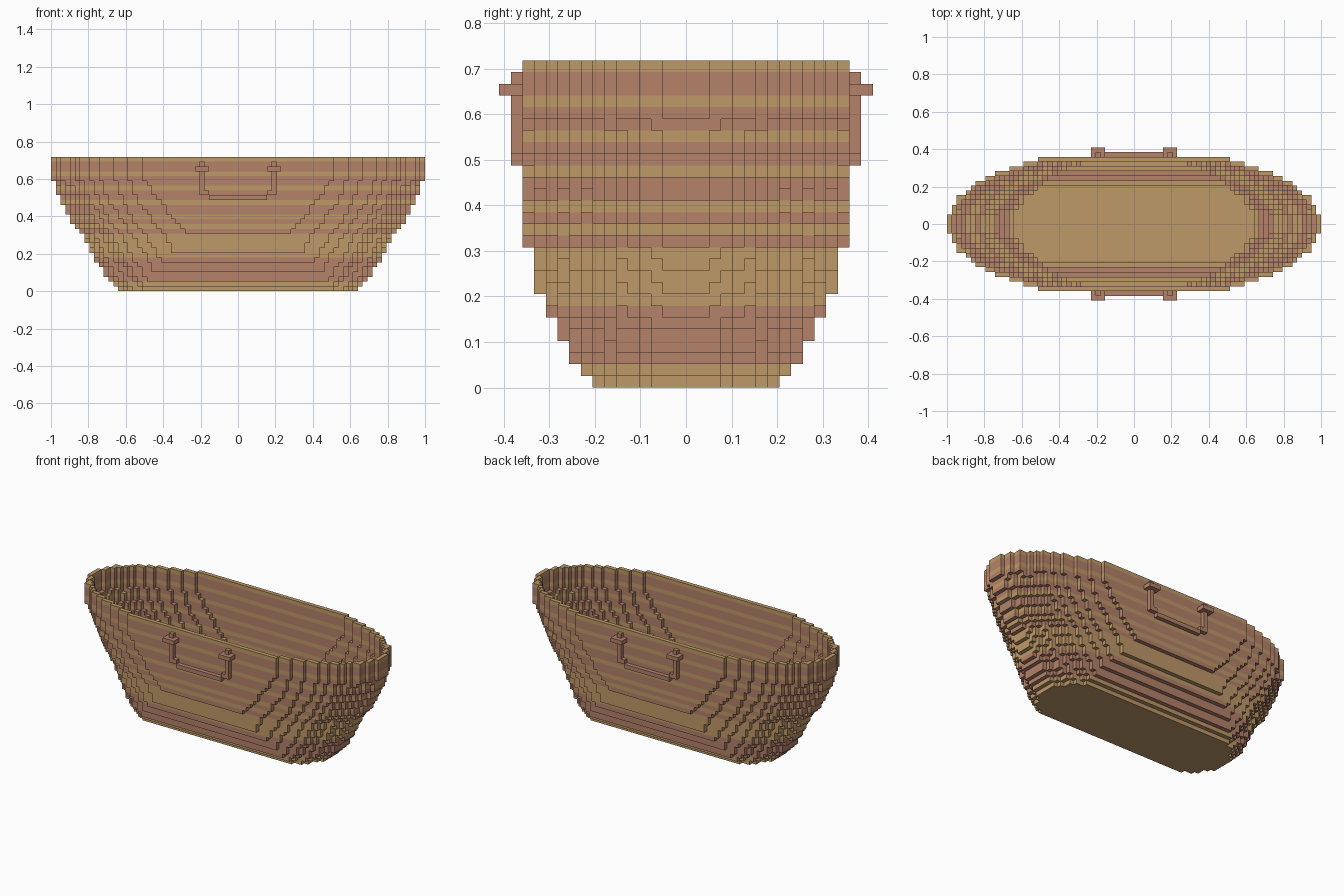
import bpy
import bmesh

cube = bpy.data.objects.get("Cube")
if cube:
    bpy.data.objects.remove(cube, do_unlink=True)

U = 2 / 78          # edge of one block
LAYERS = 28


def material(name, rgb):
    m = bpy.data.materials.new(name)
    m.use_nodes = True
    m.diffuse_color = (*rgb, 1)
    m.node_tree.nodes["Principled BSDF"].inputs["Base Color"].default_value = (*rgb, 1)
    return m


TAN = material("light straw", (0.515, 0.314, 0.138))
ROSE = material("reddish straw", (0.456, 0.223, 0.144))

# Corner offsets of each block side, keyed by the side's direction
SIDES = {
    (1, 0, 0): ((1, 0, 0), (1, 1, 0), (1, 1, 1), (1, 0, 1)),
    (-1, 0, 0): ((0, 0, 0), (0, 0, 1), (0, 1, 1), (0, 1, 0)),
    (0, 1, 0): ((0, 1, 0), (0, 1, 1), (1, 1, 1), (1, 1, 0)),
    (0, -1, 0): ((0, 0, 0), (1, 0, 0), (1, 0, 1), (0, 0, 1)),
    (0, 0, 1): ((0, 0, 1), (1, 0, 1), (1, 1, 1), (0, 1, 1)),
    (0, 0, -1): ((0, 0, 0), (0, 1, 0), (1, 1, 0), (1, 0, 0)),
}


def block_object(name, cells, mats, mat_rule):
    """Skin a set of blocks, making only the exposed sides."""
    bm = bmesh.new()
    verts = {}

    def vert(p):
        if p not in verts:
            verts[p] = bm.verts.new([c * U for c in p])
        return verts[p]

    for x, y, z in sorted(cells):
        for (dx, dy, dz), corners in SIDES.items():
            if (x + dx, y + dy, z + dz) in cells:
                continue
            f = bm.faces.new([vert((x + a, y + b, z + c)) for a, b, c in corners])
            f.material_index = mat_rule(z)
    mesh = bpy.data.meshes.new(name)
    bm.to_mesh(mesh)
    bm.free()
    for m in mats:
        mesh.materials.append(m)
    ob = bpy.data.objects.new(name, mesh)
    bpy.context.collection.objects.link(ob)
    return ob


# Half length and half width of each layer, from the floor up
HALF_LEN = [25, 26, 27, 28, 28, 29, 30, 30, 31, 31, 32, 32, 33, 34,
            35, 35, 36, 36, 37, 37, 38, 38, 38] + [39] * 5
HALF_WID = [8, 9, 10, 10, 11, 11, 12, 12] + [13] * 4 + [14] * 16


def outline(k):
    """Ellipse with flattened long sides."""
    a, w = HALF_LEN[k], HALF_WID[k]
    b = 13.02 + 0.113 * min(k, 23)
    return {(x, y) for x in range(-a, a) for y in range(-w, w)
            if ((x + 0.5) / a) ** 2 + ((y + 0.5) / b) ** 2 < 1}


# Hollow basket: keep blocks on the outer edge or with nothing beneath
shell = set()
below = set()
for k in range(LAYERS):
    plan = outline(k)
    for x, y in plan:
        around = {(x + 1, y), (x - 1, y), (x, y + 1), (x, y - 1)}
        if not around <= plan or (x, y) not in below:
            shell.add((x, y, k))
    below = plan

# Woven bands
ROSE_LAYERS = {2, 3, 4, 5, 6, 12, 14, 16, 17, 19, 20, 22, 23, 25, 26}
block_object("basket", shell, [TAN, ROSE], lambda z: int(z in ROSE_LAYERS))

# Drop handle on the back, mirrored to the front
half = {(x, 14, 19) for x in range(0, 6)}                       # grip
half |= {(x, 14, 20) for x in (6, 7)}                           # elbow
half |= {(7, 14, z) for z in range(20, 27)}                     # post
half |= {(x, y, 25) for x in (6, 7, 8) for y in (14, 15)}       # mount
back = half | {(-1 - x, y, z) for x, y, z in half}
front = {(x, -1 - y, z) for x, y, z in back}
for name, cells in (("back_handle", back), ("front_handle", front)):
    block_object(name, cells, [ROSE], lambda z: 0)
